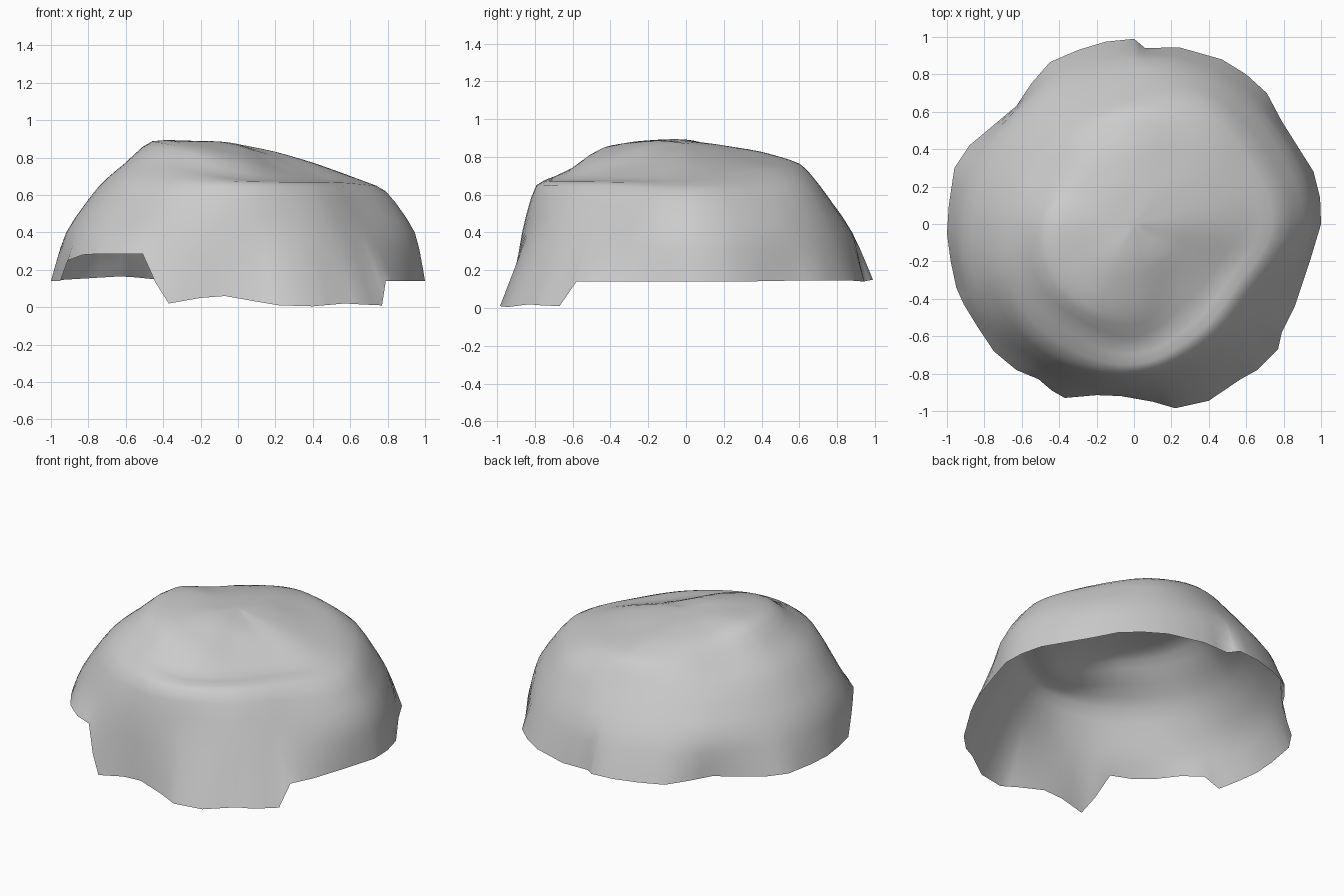
import bpy, bmesh, math

# Open lower rim: plan outline with its stepped height (x, y, z)
RIM = [(1, 0, .14), (.995, .14, .14), (.96, .28, .14), (.79, .55, .145), (.71, .7, .145),
       (.6, .8, .145), (.47, .88, .145), (.24, .945, .14), (.06, .94, .14), (0, .99, .15),
       (-.15, .975, .15), (-.3, .93, .15), (-.45, .865, .15), (-.55, .75, .16),
       (-.63, .63, .165), (-.88, .42, .15), (-.96, .3, .145), (-.99, .1, .14),
       (-1, -.05, .14), (-.98, -.2, .14), (-.95, -.34, .14), (-.91, -.43, .25),
       (-.83, -.56, .28), (-.75, -.68, .285), (-.63, -.78, .285), (-.51, -.83, .285),
       (-.44, -.89, .13), (-.37, -.93, .02), (-.2, -.915, .05), (-.07, -.92, .06),
       (.1, -.95, .03), (.22, -.985, .01), (.4, -.945, .005), (.57, -.83, .02),
       (.66, -.78, .015), (.77, -.67, .01), (.79, -.58, .14), (.86, -.44, .14),
       (.94, -.2, .14)]

# Rings going up: radius and height every 30 degrees, counter-clockwise from +x
MID_R = [.945, .91, .90, .88, .865, .865, .915, .95, .915, .865, .85, .84]
SHOULDER_R = [.79, .75, .76, .70, .68, .68, .74, .79, .80, .79, .725, .69]
UPPER_R = [.62, .59, .61, .60, .56, .53, .60, .63, .62, .65, .57, .54]
CROWN_R = [.40, .40, .40, .40, .40, .40, .45, .49, .50, .48, .38, .38]
INNER_R = [.2] * 12
MID_Z = [.40] * 12
SHOULDER_Z = [.62, .63, .64, .65, .64, .64, .64, .65, .65, .65, .65, .645]
UPPER_Z = [.69, .72, .745, .765, .755, .75, .76, .785, .77, .695, .68, .68]
CROWN_Z = [.77, .78, .795, .825, .83, .84, .885, .88, .85, .79, .755, .745]
INNER_Z = [.83, .835, .845, .855, .865, .875, .885, .888, .885, .865, .835, .82]
RINGS = [(MID_R, MID_Z), (SHOULDER_R, SHOULDER_Z), (UPPER_R, UPPER_Z),
         (CROWN_R, CROWN_Z), (INNER_R, INNER_Z)]
PEAK = (0, 0, .872)


def cubic(a, b, c, d, t, k=.35):
    """Cardinal spline with reduced overshoot."""
    m, n = k * (c - a), k * (d - b)
    return b + t * (m + t * (3 * (c - b) - 2 * m - n + t * (2 * (b - c) + m + n)))


def around(values, angle):
    f = (angle % math.tau) / math.tau * 12
    i = int(f)
    return cubic(*[values[(i + k) % 12] for k in (-1, 0, 1, 2)], f - i, .5)


# Wall and roof profile above one rim point
def column(x, y, z):
    a = math.atan2(y, x)
    pts = [(x, y, z)]
    for radii, heights in RINGS:
        r = around(radii, a)
        pts.append((r * math.cos(a), r * math.sin(a), around(heights, a)))
    pts.append(PEAK)
    out = []
    for i in range(len(pts) - 1):
        quad = [pts[max(i - 1, 0)], pts[i], pts[i + 1], pts[min(i + 2, len(pts) - 1)]]
        for s in range(3):
            out.append([cubic(*[p[k] for p in quad], s / 3) for k in range(3)])
    return out


# Rim corners plus the midpoint of each rim edge
outline = []
for p, q in zip(RIM, RIM[1:] + RIM[:1]):
    outline += [p, tuple((u + v) / 2 for u, v in zip(p, q))]

# Thin open dome surface
bm = bmesh.new()
cols = [[bm.verts.new(v) for v in column(*p)] for p in outline]
peak = bm.verts.new(PEAK)
for a, b in zip(cols, cols[1:] + cols[:1]):
    for i in range(len(a) - 1):
        bm.faces.new((a[i], b[i], b[i + 1], a[i + 1]))
    bm.faces.new((a[-1], b[-1], peak))
mesh = bpy.data.meshes.new("dome_shell")
bm.to_mesh(mesh)
bm.free()
dome = bpy.data.objects.new("dome_shell", mesh)
bpy.context.collection.objects.link(dome)
for poly in mesh.polygons:
    poly.use_smooth = True
